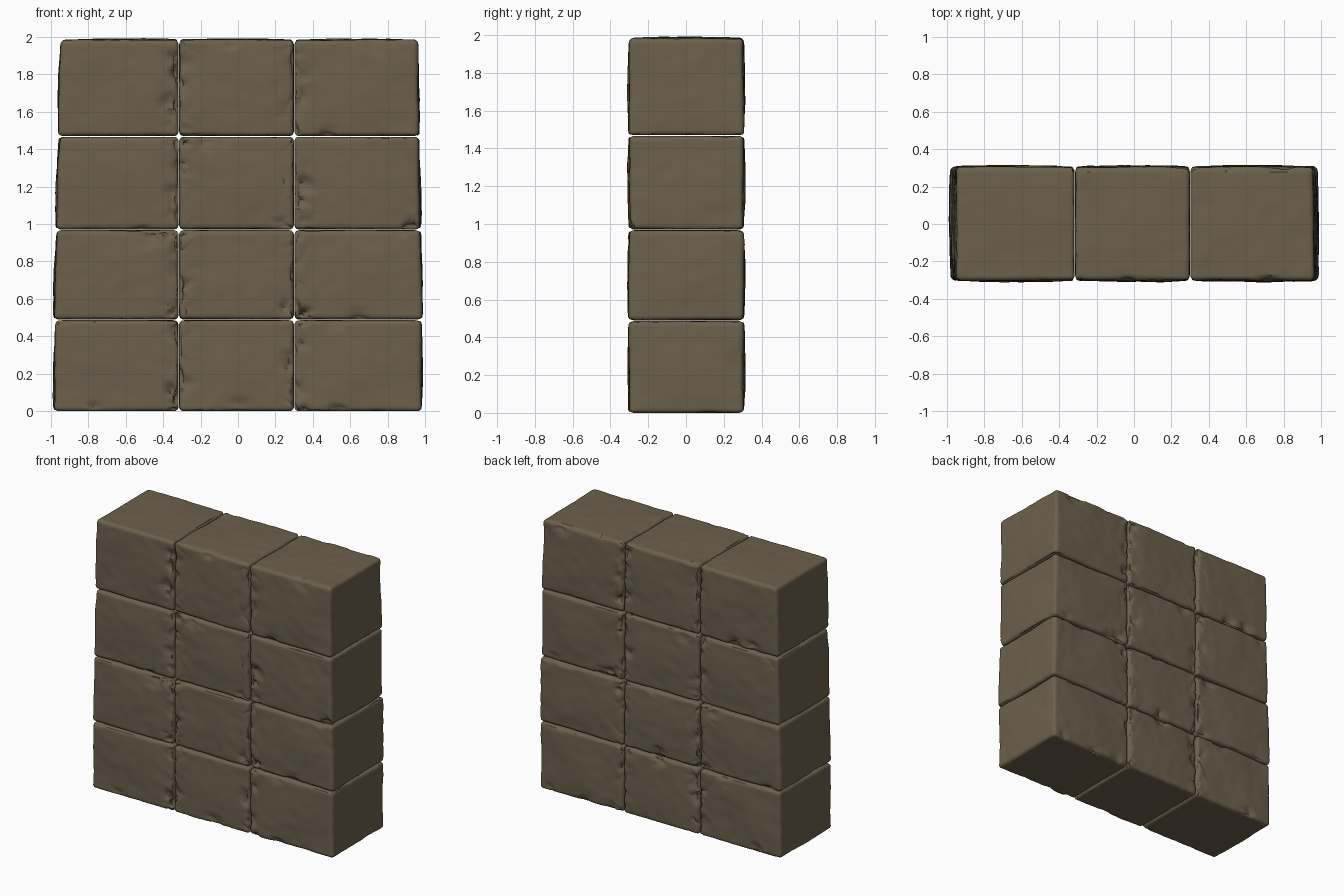
import bpy, bmesh, math, random
from mathutils import Vector, noise

if "Cube" in bpy.data.objects:
    bpy.data.objects.remove(bpy.data.objects["Cube"])

random.seed(7)

stone = bpy.data.materials.new("weathered brown stone")
stone.diffuse_color = (0.15, 0.118, 0.074, 1)
stone.use_nodes = True
stone.node_tree.nodes["Principled BSDF"].inputs["Base Color"].default_value = stone.diffuse_color

ROWS = [0.0, 0.488, 0.969, 1.468, 1.985]        # course heights
LEFT = [(-0.984, -0.978), (-0.984, -0.970), (-0.972, -0.957), (-0.962, -0.948)]
RIGHT = [(0.982, 0.978), (0.984, 0.974), (0.974, 0.968), (0.966, 0.962)]
JOINTS = (-0.316, 0.300)                        # vertical joints
Y0, Y1 = -0.300, 0.304
GAP, ROUND, CELLS = 0.002, 0.024, 36


def spread(u):
    """Pack the grid lines closer towards the block edges."""
    return 0.4 * u + 0.6 * math.sin(u * math.pi / 2)


def make_chips(lo, hi):
    """Random conical chips along the edges of the front and back faces."""
    chips = []
    for y in (Y0, Y1):
        for _ in range(7):
            x, z = random.uniform(lo.x, hi.x), random.uniform(lo.z, hi.z)
            inner = [e for e in (lo.x, hi.x) if abs(e) < 0.5]
            if random.random() < 0.6:
                x = random.choice(inner) + random.uniform(-0.05, 0.05)
            else:
                z = random.choice((lo.z, hi.z)) + random.uniform(-0.04, 0.04)
            chips.append((Vector((x, y, z)), random.uniform(0.03, 0.075),
                          random.uniform(0.012, 0.028)))
    return chips


def stone_block(name, row, col):
    z0, z1 = ROWS[row] + (GAP if row else 0), ROWS[row + 1] - GAP
    bounds = (LEFT[row], (JOINTS[0],) * 2, (JOINTS[1],) * 2, RIGHT[row])
    xa, xb = bounds[col], bounds[col + 1]
    lo = Vector((xa[0] + GAP, Y0, z0))
    hi = Vector((xb[0] - GAP, Y1, z1))
    mid, half = (lo + hi) / 2, (hi - lo) / 2
    core = half - Vector((ROUND,) * 3)
    chips = make_chips(lo, hi)

    bm = bmesh.new()
    bmesh.ops.create_cube(bm, size=2)
    bmesh.ops.subdivide_edges(bm, edges=bm.edges[:], cuts=CELLS - 1, use_grid_fill=True)
    for v in bm.verts:
        # rounded box
        p = Vector([spread(v.co[i]) * half[i] for i in range(3)])
        q = Vector([max(-core[i], min(core[i], p[i])) for i in range(3)])
        n = (p - q).normalized()
        local = q + n * ROUND
        p = mid + local
        # walls lean inwards with height
        t = (p.z - z0) / (z1 - z0)
        s = (p.x - lo.x) / (hi.x - lo.x)
        p.x += t * ((1 - s) * (xa[1] - xa[0]) + s * (xb[1] - xb[0]))
        # uneven, slightly swollen faces
        w = [1 - (local[i] / half[i]) ** 2 for i in range(3)]
        swell = sum(abs(n[i]) * w[(i + 1) % 3] * w[(i + 2) % 3] for i in range(3))
        d = 0.007 * swell + 0.008 * noise.noise(p * 3.5 + Vector((row * 5, col * 9, 0)))
        d += 0.003 * noise.noise(p * 14)
        # chips and fine cracks near the joints
        if abs(n.y) > 0.1:
            for c, r, depth in chips:
                k = (p - c).length / r + 0.5 * noise.noise(p * 30)
                if k < 1:
                    d -= depth * (1 - max(k, 0))
            near = max(0, 1 - min(abs(p.x - j) for j in JOINTS) / 0.13)
            vein = max(0, 1 - abs(noise.noise(p * 8)) / 0.09)
            d -= 0.012 * near * vein
        # faces buried in a joint only wear inwards
        buried = (abs(n.z) > 0.7 and not (row == 3 and n.z > 0)) or \
                 (n.x < -0.7 and col > 0) or (n.x > 0.7 and col < 2)
        if buried:
            d = min(d, 0)
        p += n * d
        p.z = max(p.z, 0)
        v.co = p
    me = bpy.data.meshes.new(name)
    bm.to_mesh(me)
    bm.free()
    me.materials.append(stone)
    ob = bpy.data.objects.new(name, me)
    bpy.context.collection.objects.link(ob)
    return ob


# wall of twelve stacked blocks
blocks = [stone_block(f"stone_block_row{r + 1}_{side}", r, c)
          for r in range(4) for c, side in enumerate(("left", "middle", "right"))]

for ob in blocks:
    ob.select_set(True)
bpy.context.view_layer.objects.active = blocks[0]
bpy.ops.object.shade_smooth_by_angle(angle=math.radians(40))
